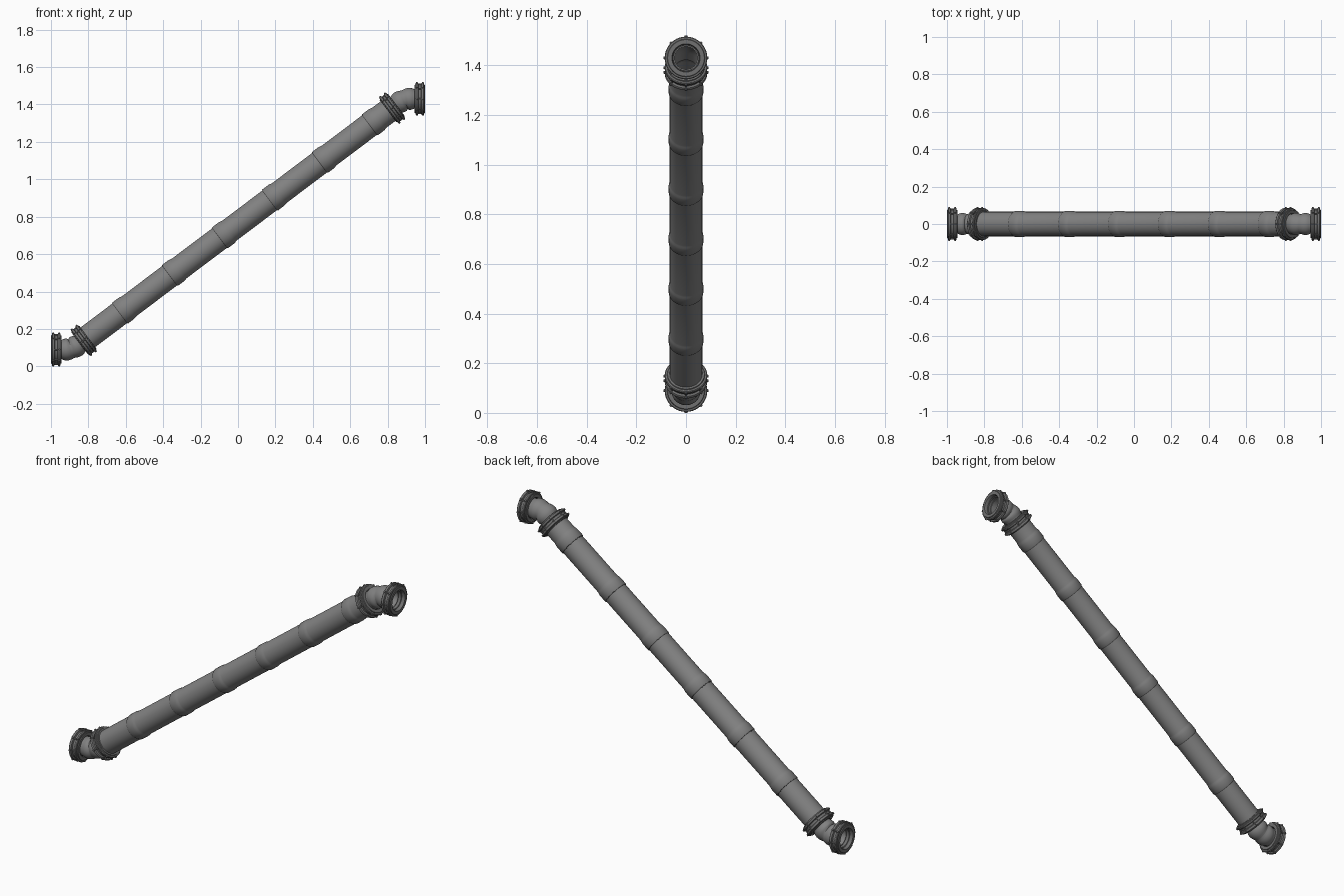
import bpy, bmesh, math
from mathutils import Vector, Matrix

cube = bpy.data.objects.get("Cube")
if cube:
    bpy.data.objects.remove(cube, do_unlink=True)

SIDES = 40
MID_Z = 0.76                      # centre height, also the point of symmetry
SLOPE = math.radians(37)
END_Z = 0.09                      # height of the lower horizontal mouth
AXIS = Vector((math.cos(SLOPE), 0, math.sin(SLOPE)))
CORNER = Vector(((END_Z - MID_Z) / math.tan(SLOPE), 0, END_Z))
TANGENT = 0.03                    # straight length replaced by the bend
BEND_R = TANGENT / math.tan(SLOPE / 2)
HALF = 1.032                      # half length of the sloping run


def material(name, grey):
    m = bpy.data.materials.new(name)
    m.use_nodes = True
    colour = (grey, grey, grey, 1)
    m.diffuse_color = colour
    m.node_tree.nodes["Principled BSDF"].inputs["Base Color"].default_value = colour
    return m


PIPE = material("pipe grey", 0.22)
COLLAR = material("collar grey", 0.16)
SEAL = material("seal dark grey", 0.04)


def finish(name, bm, mat):
    bmesh.ops.recalc_face_normals(bm, faces=bm.faces)
    mesh = bpy.data.meshes.new(name)
    bm.to_mesh(mesh)
    bm.free()
    mesh.materials.append(mat)
    obj = bpy.data.objects.new(name, mesh)
    bpy.context.collection.objects.link(obj)
    bpy.ops.object.select_all(action='DESELECT')
    obj.select_set(True)
    bpy.context.view_layer.objects.active = obj
    bpy.ops.object.shade_smooth_by_angle(angle=math.radians(35))
    return obj


def add_tube(bm, profile, path):
    """Sweep a closed (distance, radius) profile round a path."""
    rings = []
    for s, r in profile:
        centre, angle = path(s)
        up = Vector((-math.sin(angle), 0, math.cos(angle)))
        side = Vector((0, 1, 0))
        rings.append([bm.verts.new(centre + r * (math.cos(a) * up + math.sin(a) * side))
                      for a in (2 * math.pi * i / SIDES for i in range(SIDES))])
    for a, b in zip(rings, rings[1:] + rings[:1]):
        for i in range(SIDES):
            j = (i + 1) % SIDES
            bm.faces.new((a[i], a[j], b[j], b[i]))


def run_path(s):
    return Vector((0, 0, MID_Z)) + AXIS * s, SLOPE


def elbow_path(s):
    """Distance measured from the start of the bend."""
    arc = BEND_R * SLOPE
    start = CORNER - Vector((TANGENT, 0, 0))
    if s <= 0:
        return start + Vector((s, 0, 0)), 0
    if s >= arc:
        return CORNER + AXIS * (TANGENT + s - arc), SLOPE
    a = s / BEND_R
    return start + BEND_R * Vector((math.sin(a), 0, 1 - math.cos(a))), a


def tube(name, profile, path, mat):
    bm = bmesh.new()
    add_tube(bm, profile, path)
    return finish(name, bm, mat)


def collar(name, centre, angle):
    """Clamp ring: two flanges, a groove, and small lugs on each flange."""
    bm = bmesh.new()

    def path(s):
        return centre + s * Vector((math.cos(angle), 0, math.sin(angle))), angle

    half = [(0.006, 0.076), (0.009, 0.084), (0.012, 0.086), (0.020, 0.086),
            (0.023, 0.083), (0.024, 0.076), (0.028, 0.074), (0.028, 0.057),
            (0.022, 0.054), (0.010, 0.054), (0.008, 0.050)]
    add_tube(bm, half + [(-s, r) for s, r in reversed(half)], path)
    tilt = Matrix.Translation(centre) @ Matrix.Rotation(-angle, 4, 'Y')
    for i in range(8):
        turn = Matrix.Rotation(math.pi * i / 4, 4, 'X')
        for x in (-0.016, 0.016):
            place = tilt @ turn @ Matrix.Translation((x, 0, 0.084))
            bmesh.ops.create_cone(bm, cap_ends=True, segments=10, radius1=0.007,
                                  radius2=0.005, depth=0.012, matrix=place)
        # bolt bridging the groove
        bolt = tilt @ turn @ Matrix.Translation((0, 0, 0.078)) @ Matrix.Rotation(math.pi / 2, 4, 'Y')
        bmesh.ops.create_cone(bm, cap_ends=True, segments=8, radius1=0.004,
                              radius2=0.004, depth=0.03, matrix=bolt)
    return finish(name, bm, COLLAR)


def mirrored(obj, name):
    """Copy turned half a revolution about the middle of the run."""
    copy = obj.copy()
    copy.data = obj.data.copy()
    copy.name = name
    centre = Matrix.Translation((0, 0, MID_Z))
    copy.data.transform(centre @ Matrix.Rotation(math.pi, 4, 'Y') @ centre.inverted())
    bpy.context.collection.objects.link(copy)


# Sloping run: sections, each with a flared socket at its lower end
pitch = 0.3345
joints = [0.213 + pitch * k for k in range(-3, 3)]
wall = 0.0655
tube("pipe_section_1", [(-HALF, 0.052), (-HALF, wall), (joints[0] + 0.01, wall),
                        (joints[0] + 0.01, 0.052)], run_path, PIPE)
for n, s in enumerate(joints):
    end = joints[n + 1] + 0.01 if n + 1 < len(joints) else HALF
    profile = [(s, 0.052), (s, 0.0685), (s + 0.003, 0.070), (s + 0.040, 0.070),
               (s + 0.048, 0.0692), (s + 0.056, 0.0672), (s + 0.064, wall),
               (end, wall), (end, 0.052)]
    tube(f"pipe_section_{n + 2}", profile, run_path, PIPE)
    tube(f"joint_seal_{n + 1}", [(s - 0.003, 0.06), (s - 0.003, 0.0665),
                                 (s + 0.001, 0.0665), (s + 0.001, 0.06)], run_path, SEAL)

# Elbow with two rounded bulges and a crease at the bend
arc = BEND_R * SLOPE
outer = [(-0.045, 0.052), (-0.028, 0.052)]
for base, length in ((-0.024, 0.024 + arc / 2), (arc / 2, 0.024 + arc / 2)):
    for i in range(7):
        t = i / 6
        outer.append((base + length * t * 0.98 + 0.0005, 0.052 + 0.007 * math.sin(math.pi * t)))
outer.append((arc + 0.045, 0.054))
inner = [(arc + 0.045, 0.046)] + [(arc * i / 6, 0.046) for i in range(6, -1, -1)] + [(-0.045, 0.046)]
mirrored(tube("lower_elbow", outer + inner, elbow_path, PIPE), "upper_elbow")

# Collars at the mouth and where the elbow meets the run
mouth = collar("lower_mouth_collar", Vector((-0.972, 0, END_Z)), 0)
mirrored(mouth, "upper_mouth_collar")
joint = collar("lower_run_collar", run_path(-HALF)[0], SLOPE)
mirrored(joint, "upper_run_collar")
